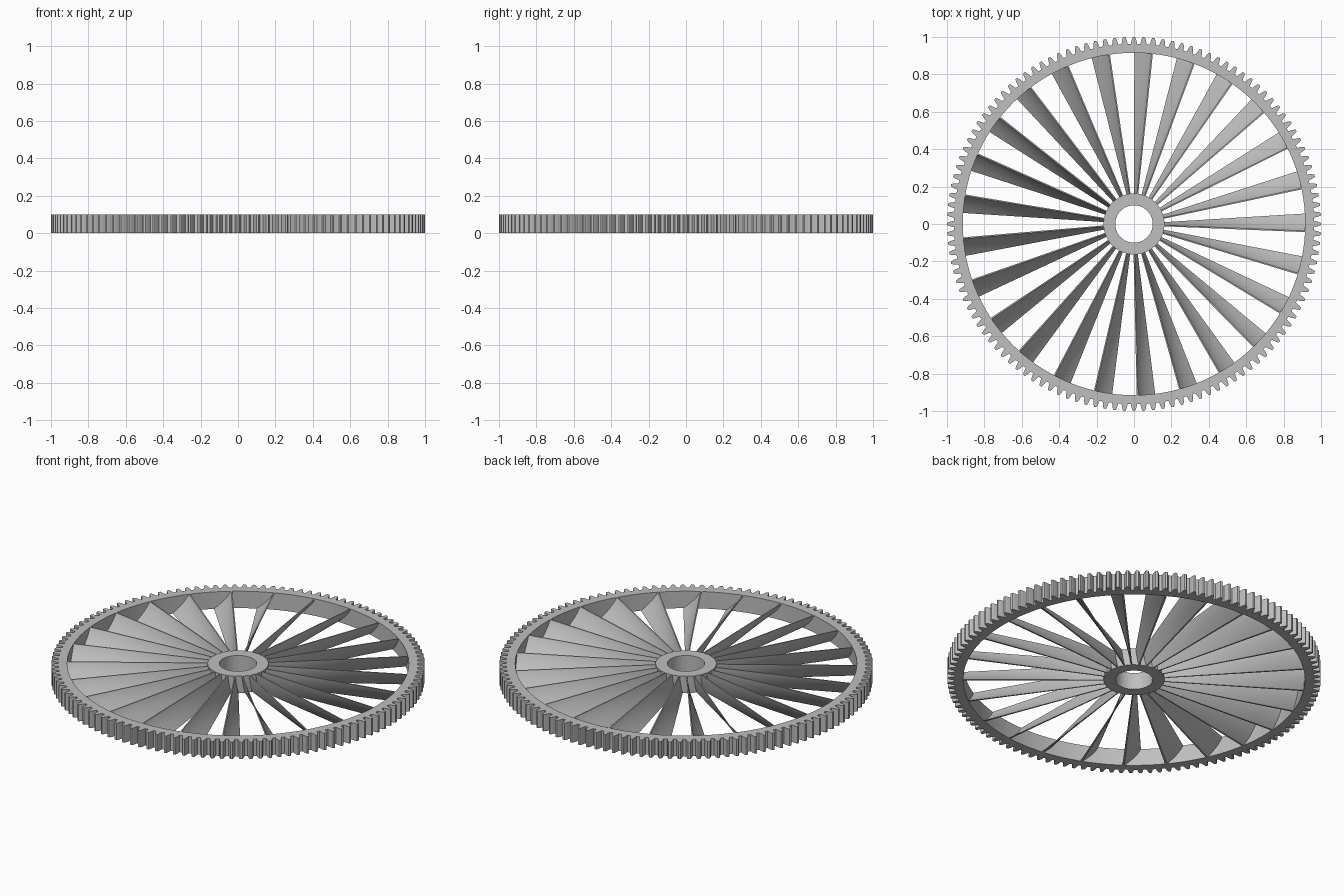
import bpy, bmesh, math

if "Cube" in bpy.data.objects:
    bpy.data.objects.remove(bpy.data.objects["Cube"])

HEIGHT = 0.1
TEETH, BLADES = 120, 25
RIM_IN, ROOT, HUB_OUT, HUB_IN = 0.915, 0.963, 0.163, 0.1

grey = bpy.data.materials.new("light_grey")
grey.diffuse_color = (0.52, 0.52, 0.52, 1)
grey.use_nodes = True
grey.node_tree.nodes["Principled BSDF"].inputs["Base Color"].default_value = grey.diffuse_color


def finish(name, bm, smooth_angle):
    bmesh.ops.recalc_face_normals(bm, faces=bm.faces)
    mesh = bpy.data.meshes.new(name)
    bm.to_mesh(mesh)
    bm.free()
    mesh.materials.append(grey)
    obj = bpy.data.objects.new(name, mesh)
    bpy.context.collection.objects.link(obj)
    bpy.ops.object.select_all(action='DESELECT')
    obj.select_set(True)
    bpy.context.view_layer.objects.active = obj
    bpy.ops.object.shade_smooth_by_angle(angle=math.radians(smooth_angle))
    return obj


def annulus(name, outer, inner_radius, smooth_angle):
    """Ring between an outer outline of (radius, angle) and a circle, extruded upwards."""
    bm = bmesh.new()
    loops = []
    for z in (0, HEIGHT):
        for ring in (outer, [(inner_radius, a) for _, a in outer]):
            loops.append([bm.verts.new((r * math.cos(a), r * math.sin(a), z)) for r, a in ring])
    out_low, in_low, out_high, in_high = loops
    n = len(outer)
    for a, b in ((out_low, out_high), (out_high, in_high), (in_high, in_low), (in_low, out_low)):
        for i in range(n):
            j = (i + 1) % n
            bm.faces.new((a[i], a[j], b[j], b[i]))
    return finish(name, bm, smooth_angle)


# toothed rim: rounded flank profile repeated for each tooth
pitch = math.tau / TEETH
tooth = [(ROOT, -0.34), (0.972, -0.29), (0.984, -0.24), (0.994, -0.17), (1.0, -0.11),
         (1.0, 0.11), (0.994, 0.17), (0.984, 0.24), (0.972, 0.29), (ROOT, 0.34)]
outline = [(r, (t + f) * pitch) for t in range(TEETH) for r, f in tooth]
annulus("toothed_rim", outline, RIM_IN, 25)

# hub with its bore
annulus("hub", [(HUB_OUT, math.tau * i / 96) for i in range(96)], HUB_IN, 30)

# blades: curved sections between radial edges, high on the clockwise side
STEPS, THICK = 10, 0.006
HIGH, LOW = math.radians(-2.3), math.radians(3.5)


def section(radius, turn):
    """Closed cross-section: upper concave line, then the lower line back."""
    upper, lower = [], []
    for i in range(STEPS + 1):
        t = i / STEPS
        z = HEIGHT * (1 - t)
        a = HIGH + (LOW - HIGH) * (0.55 * t + 0.45 * t * t)
        slope = (LOW - HIGH) * radius * (0.55 + 0.9 * t) / HEIGHT
        shift = THICK * math.sqrt(1 + slope * slope) / radius
        for line, ang in ((upper, a), (lower, a - shift)):
            ang += turn
            line.append((radius * math.cos(ang), radius * math.sin(ang), z))
    return upper + lower[::-1]


bm = bmesh.new()
for k in range(BLADES):
    turn = math.tau * k / BLADES
    rings = []
    for s in range(7):
        radius = HUB_OUT - 0.003 + (RIM_IN + 0.006 - HUB_OUT) * s / 6
        rings.append([bm.verts.new(p) for p in section(radius, turn)])
    for a, b in zip(rings, rings[1:]):
        for i in range(len(a)):
            j = (i + 1) % len(a)
            bm.faces.new((a[i], a[j], b[j], b[i]))
    bm.faces.new(rings[0])
    bm.faces.new(rings[-1])
finish("blades", bm, 35)
